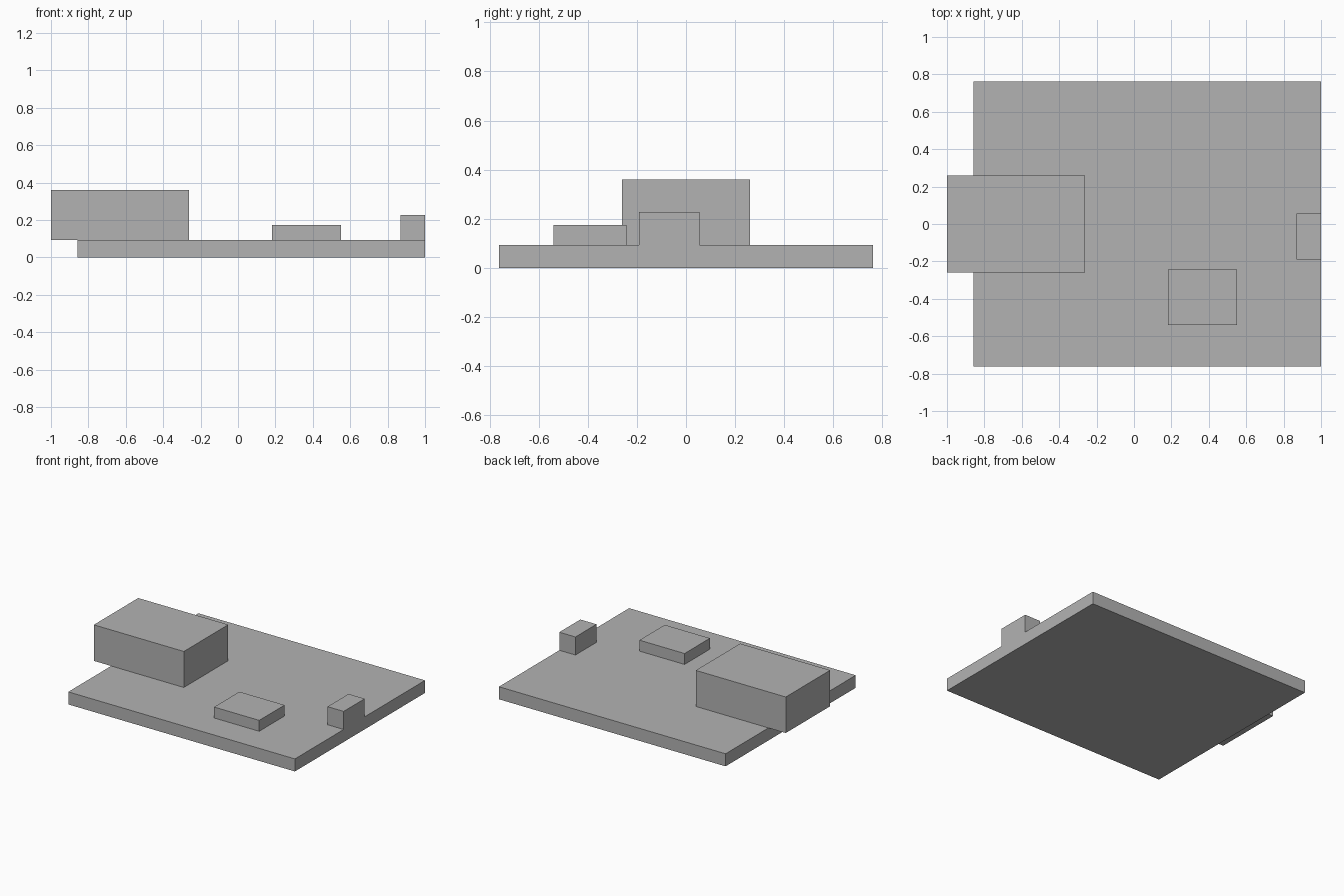
import bpy

if "Cube" in bpy.data.objects:
    bpy.data.objects.remove(bpy.data.objects["Cube"], do_unlink=True)

# Single plain grey
grey = bpy.data.materials.new("plain_grey")
grey.use_nodes = True
colour = (0.45, 0.45, 0.45, 1)
grey.diffuse_color = colour
grey.node_tree.nodes["Principled BSDF"].inputs["Base Color"].default_value = colour


def box(name, x, y, z):
    """Add a box spanning the given (low, high) ranges."""
    spans = (x, y, z)
    bpy.ops.mesh.primitive_cube_add(size=1, location=[(a + b) / 2 for a, b in spans])
    obj = bpy.context.object
    obj.name = obj.data.name = name
    obj.scale = [b - a for a, b in spans]
    bpy.ops.object.transform_apply(location=False, rotation=False, scale=True)
    obj.data.materials.append(grey)
    return obj


BOARD_TOP = 0.093

# Flat circuit board
box("board", (-0.858, 1), (-0.762, 0.762), (0, BOARD_TOP))
# Large socket overhanging the board's edge
box("large_socket", (-1, -0.262), (-0.26, 0.26), (BOARD_TOP, 0.36))
# Low chip on the board
box("chip", (0.182, 0.552), (-0.54, -0.243), (BOARD_TOP, 0.174))
# Small connector flush with the opposite edge
box("edge_connector", (0.868, 1), (-0.191, 0.055), (BOARD_TOP, 0.227))
